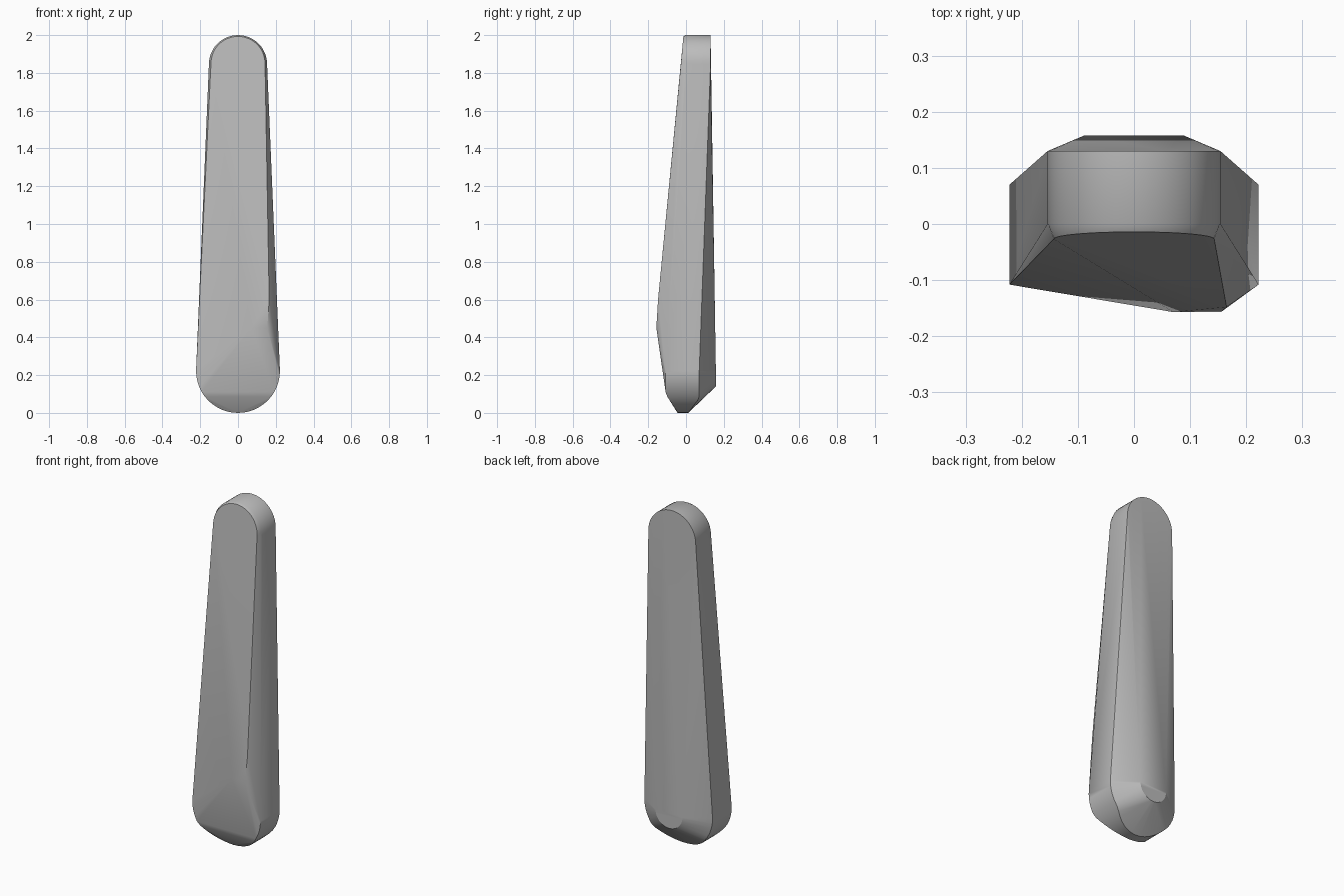
import bpy
import bmesh
from math import sin, cos, pi, radians

if "Cube" in bpy.data.objects:
    bpy.data.objects.remove(bpy.data.objects["Cube"])

STEPS = 24


def arc(radius, centre_z, depth, upward):
    """Half circle in the XZ plane; depth is a rule giving y from z."""
    sign = 1 if upward else -1
    points = []
    for i in range(STEPS + 1):
        a = pi * i / STEPS
        z = centre_z + sign * radius * sin(a)
        points.append((radius * cos(a), depth(z), z))
    return points


# Rounded top end: side wall plus a fine front rim
points = arc(0.154, 1.846, lambda z: 0.0, True)
points += arc(0.154, 1.846, lambda z: 0.13, True)
points += arc(0.143, 1.85, lambda z: -0.014 - 0.09 * (1.993 - z), True)

# Rounded bottom end: side wall narrowed by a slanted cut in front and behind
points += arc(0.222, 0.222, lambda z: min(-0.045, -0.108 + 0.65 * max(0, 0.1 - z)), False)
points += arc(0.222, 0.222, lambda z: min(0.07, 0.012 + 0.75 * z), False)

# Narrow end of the flat back
points += arc(0.088, 0.228, lambda z: 0.158, False)

# Off-centre ridge on the front
points += [(0.07, -0.157, 0.45), (0.155, -0.157, 0.45), (0.165, -0.148, 0.6)]

# Faceted body wrapped around the profiles
bm = bmesh.new()
for p in points:
    bm.verts.new(p)
hull = bmesh.ops.convex_hull(bm, input=bm.verts)
loose = [v for v in bm.verts if not v.link_faces]
bmesh.ops.delete(bm, geom=loose, context="VERTS")
bmesh.ops.dissolve_limit(bm, angle_limit=radians(0.5), verts=bm.verts, edges=bm.edges)
bmesh.ops.recalc_face_normals(bm, faces=bm.faces)
mesh = bpy.data.meshes.new("tapered_bar")
bm.to_mesh(mesh)
bm.free()
bar = bpy.data.objects.new("tapered_bar", mesh)
bpy.context.collection.objects.link(bar)

# Plain grey material
grey = bpy.data.materials.new("plain_grey")
grey.use_nodes = True
colour = (0.5, 0.5, 0.5, 1)
grey.diffuse_color = colour
grey.node_tree.nodes["Principled BSDF"].inputs["Base Color"].default_value = colour
mesh.materials.append(grey)

bpy.ops.object.select_all(action="DESELECT")
bar.select_set(True)
bpy.context.view_layer.objects.active = bar
bpy.ops.object.shade_smooth_by_angle(angle=radians(30))
